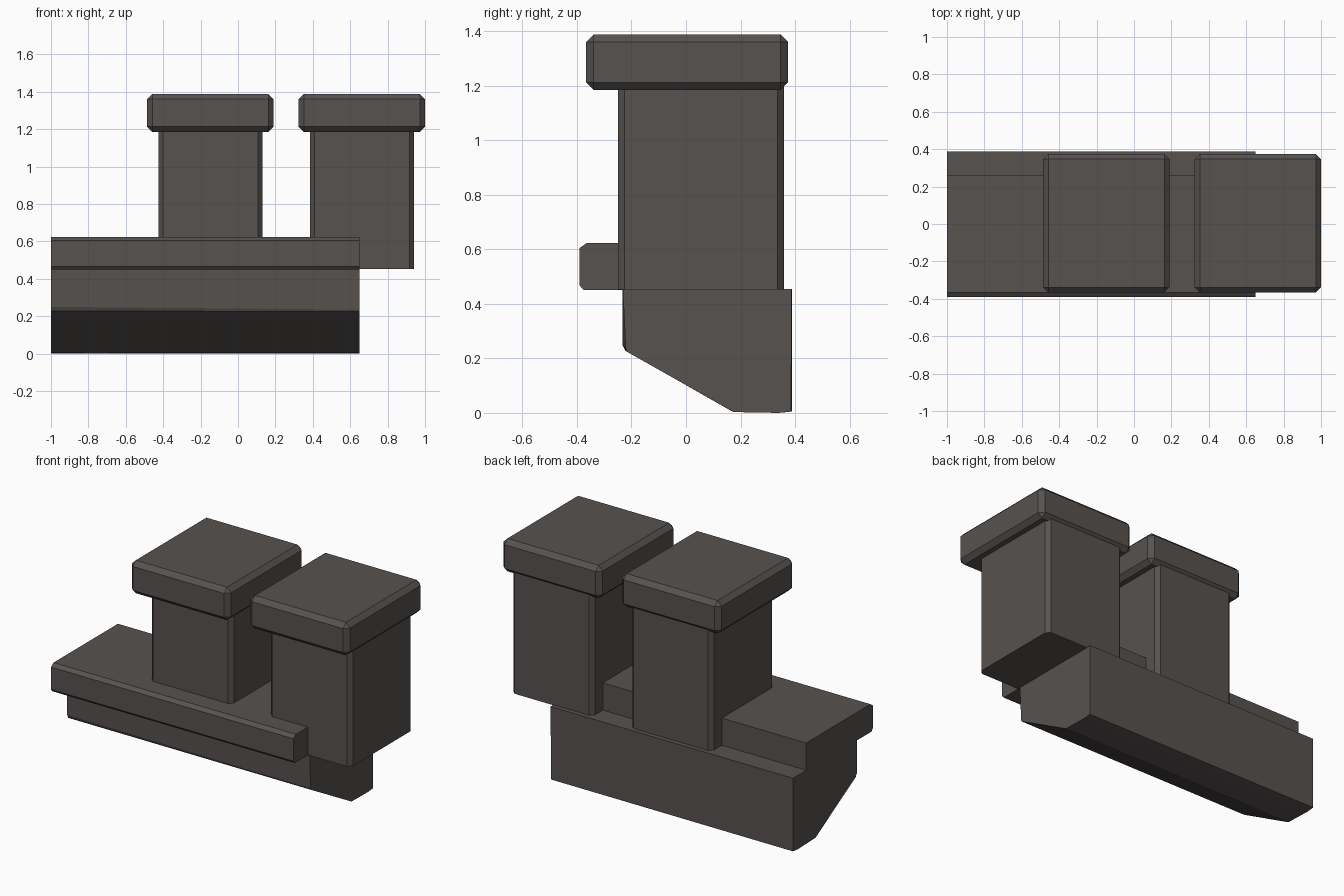
import bpy, bmesh

if "Cube" in bpy.data.objects:
    bpy.data.objects.remove(bpy.data.objects["Cube"])

stone = bpy.data.materials.new("dark_stone")
stone.diffuse_color = (0.095, 0.085, 0.08, 1)
stone.use_nodes = True
stone.node_tree.nodes["Principled BSDF"].inputs["Base Color"].default_value = stone.diffuse_color


def finish(name, bm):
    bmesh.ops.recalc_face_normals(bm, faces=bm.faces)
    mesh = bpy.data.meshes.new(name)
    bm.to_mesh(mesh)
    bm.free()
    mesh.materials.append(stone)
    obj = bpy.data.objects.new(name, mesh)
    bpy.context.collection.objects.link(obj)
    return obj


def loft(name, left, right, x0, x1):
    """Join two (y, z) end profiles along x."""
    bm = bmesh.new()
    a = [bm.verts.new((x0, y, z)) for y, z in left]
    b = [bm.verts.new((x1, y, z)) for y, z in right]
    bm.faces.new(a)
    bm.faces.new(b)
    for i in range(len(a)):
        j = (i + 1) % len(a)
        bm.faces.new((a[i], a[j], b[j], b[i]))
    return finish(name, bm)


def chamfered_box(name, lo, hi, width, vertical_only):
    bm = bmesh.new()
    bmesh.ops.create_cube(bm, size=1)
    for v in bm.verts:
        v.co = [(l + h) / 2 + c * (h - l) for l, h, c in zip(lo, hi, v.co)]
    edges = [e for e in bm.edges if not vertical_only
             or abs(e.verts[0].co.z - e.verts[1].co.z) > 0.01]
    bmesh.ops.bevel(bm, geom=edges, offset=width, segments=1, affect='EDGES')
    return finish(name, bm)


# Base with a sloping underside, its front lip fading towards the right end
loft("base",
     [(-0.233, 0.455), (-0.233, 0.25), (-0.222, 0.228), (0.17, 0.005), (0.34, 0), (0.388, 0.005), (0.388, 0.455)],
     [(-0.232, 0.455), (-0.221, 0.235), (-0.218, 0.225), (0.175, 0.003), (0.34, 0), (0.385, 0.005), (0.388, 0.455)],
     -1, 0.65)

# Slab lying over the base, chamfered along the front
slab = [(0.26, 0.45), (0.26, 0.623), (-0.365, 0.623), (-0.39, 0.605), (-0.39, 0.467), (-0.375, 0.45)]
loft("ledge_slab", slab, slab, -1, 0.65)

# Two chimneys: a column and a wide cap each
for side, cx in (("left", -0.148), ("right", 0.662)):
    chamfered_box(side + "_column", (cx - 0.278, -0.25, 0.452),
                  (cx + 0.278, 0.36, 1.2), 0.024, True)
    chamfered_box(side + "_cap", (cx - 0.338, -0.367, 1.185),
                  (cx + 0.338, 0.375, 1.388), 0.028, False)
